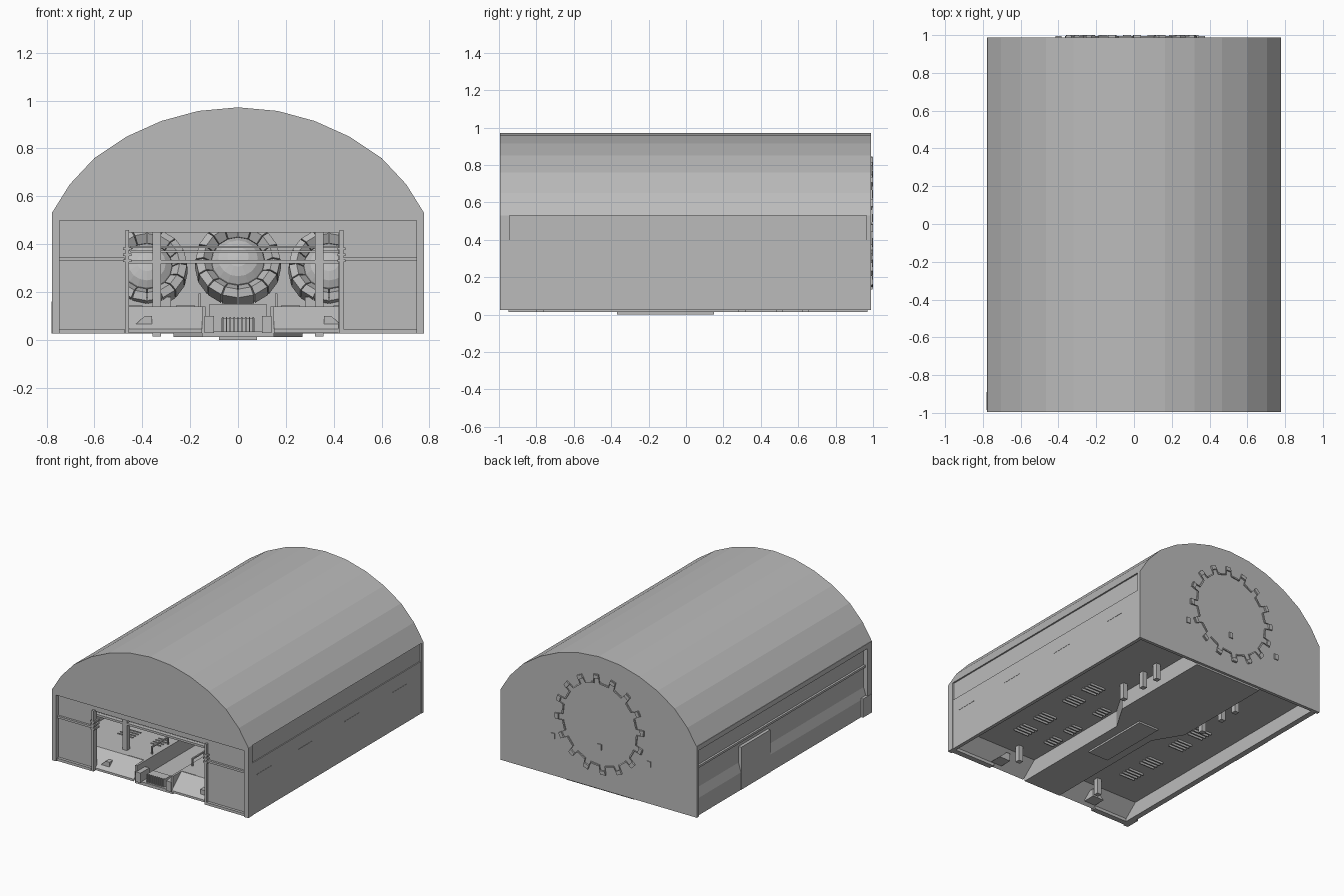
import bpy, bmesh, math
from mathutils import Matrix, Vector

if "Cube" in bpy.data.objects:
    bpy.data.objects.remove(bpy.data.objects["Cube"])

GREY = bpy.data.materials.new("mid_grey")
GREY.diffuse_color = (0.5, 0.5, 0.5, 1)
GREY.use_nodes = True
GREY.node_tree.nodes["Principled BSDF"].inputs["Base Color"].default_value = GREY.diffuse_color


def finish(name, bm):
    bmesh.ops.recalc_face_normals(bm, faces=bm.faces[:])
    me = bpy.data.meshes.new(name)
    bm.to_mesh(me)
    bm.free()
    me.materials.append(GREY)
    ob = bpy.data.objects.new(name, me)
    bpy.context.collection.objects.link(ob)
    return ob


def prism(name, pts, axis, a, b):
    """Extrude a 2D outline along an axis from a to b."""
    place = {'x': lambda p, t: (t, p[0], p[1]),
             'y': lambda p, t: (p[0], t, p[1]),
             'z': lambda p, t: (p[0], p[1], t)}[axis]
    bm = bmesh.new()
    lo = [bm.verts.new(place(p, a)) for p in pts]
    hi = [bm.verts.new(place(p, b)) for p in pts]
    bm.faces.new(lo)
    bm.faces.new(hi)
    n = len(pts)
    for i in range(n):
        j = (i + 1) % n
        bm.faces.new((lo[i], lo[j], hi[j], hi[i]))
    return finish(name, bm)


def box(name, x0, x1, y0, y1, z0, z1):
    return prism(name, [(x0, y0), (x1, y0), (x1, y1), (x0, y1)], 'z', z0, z1)


def pair(name, x0, x1, *rest):
    box(name + "_right", x0, x1, *rest)
    box(name + "_left", -x1, -x0, *rest)


FRONT, BACK, W, Z0 = -0.995, 0.988, 0.778, 0.026

# barrel roof shell
half = [(W, 0.53), (0.703, 0.65), (0.60, 0.76), (0.465, 0.85), (0.32, 0.915), (0.165, 0.957)]
arch = half + [(0, 0.972)] + [(-x, z) for x, z in reversed(half)]
inner = [(x * 0.975, 0.5 + (z - 0.5) * 0.96) for x, z in reversed(arch)]
prism("roof_shell", arch + inner, 'y', FRONT, BACK)

# gables
prism("front_gable", [(-W, 0.5)] + arch[::-1] + [(W, 0.5)], 'y', FRONT, -0.965)
prism("back_wall", [(-W, Z0)] + arch[::-1] + [(W, Z0)], 'y', 0.965, BACK)

# recessed front wall around the doorway, with posts and rails
box("front_wall_left", -W, -0.455, -0.965, -0.945, Z0, 0.5)
box("front_wall_right", 0.42, W, -0.965, -0.945, Z0, 0.5)
box("door_lintel", -0.455, 0.42, -0.965, -0.945, 0.45, 0.5)
pair("front_corner_post", 0.745, W, FRONT, -0.945, Z0, 0.53)
for nm, x0, x1 in (("left", -0.745, -0.475), ("right", 0.44, 0.745)):
    box("front_rail_" + nm, x0, x1, -0.98, -0.965, 0.33, 0.345)
    box("front_sill_" + nm, x0, x1, -0.985, -0.965, Z0, 0.045)
for nm, x in (("left", -0.47), ("right", 0.425)):
    box("door_post_" + nm, x, x + 0.015, -0.985, -0.965, Z0, 0.46)
    for i in range(3):
        box("door_hinge_%s_%d" % (nm, i), x - 0.01, x + 0.025, -0.988, -0.93,
            0.325 + i * 0.025, 0.337 + i * 0.025)

# right side wall with slit windows
box("right_wall", 0.75, 0.768, -0.96, 0.97, Z0, 0.53)
box("right_wall_panel", 0.765, 0.775, -0.95, BACK, Z0, 0.40)
for i, y in enumerate((-0.81, -0.34, 0.18, 0.72)):
    box("slit_window_%d" % i, 0.77, 0.777, y - 0.08, y + 0.08, 0.296, 0.301)

# left side wall: recessed, with ledge, rail and service door
box("left_wall", -0.745, -0.725, -0.96, 0.97, Z0, 0.54)
box("left_eave", -W, -0.745, FRONT, BACK, 0.50, 0.535)
box("left_rail", -0.76, -0.745, -0.95, 0.96, 0.36, 0.375)
prism("left_ledge", [(-0.745, 0.15), (-0.765, 0.15), (-0.745, 0.215)], 'y', -0.95, 0.96)
box("left_skirt", -0.765, -0.745, -0.95, 0.96, Z0, 0.15)
box("left_service_door", -0.767, -0.74, 0.14, 0.47, Z0, 0.33)
box("left_front_flange", -0.78, -0.745, -0.985, -0.89, Z0, 0.16)

# raised side floors with sloped front threshold
slope = [(-0.965, 0.03), (-0.85, 0.13), (0.97, 0.13), (0.97, 0.14), (-0.855, 0.14), (-0.965, 0.045)]
for nm, x0, x1 in (("right", 0.27, 0.75), ("left", -0.73, -0.27)):
    prism("side_floor_" + nm, slope, 'x', x0, x1)
for s, nm in ((1, "right"), (-1, "left")):
    prism("inner_floor_" + nm, [(s * 0.15, -0.85), (s * 0.27, -0.85), (s * 0.27, 0.2), (s * 0.15, 0.0)],
          'z', 0.13, 0.14)
    prism("entry_ramp_" + nm, slope[:2] + slope[4:], 'x', min(s * 0.15, s * 0.27), max(s * 0.15, s * 0.27))
    prism("entry_curb_" + nm, [(s * 0.36, 0.045), (s * 0.45, 0.045), (s * 0.39, 0.10), (s * 0.36, 0.10)],
          'y', -0.94, -0.85)
    # trench side walls following the widening pit
    prism("pit_wall_" + nm, [(s * 0.15, -0.95), (s * 0.15, 0.0), (s * 0.27, 0.2), (s * 0.27, 0.97),
                             (s * 0.255, 0.97), (s * 0.255, 0.21), (s * 0.135, 0.01), (s * 0.135, -0.95)],
          'z', 0.015, 0.14)

# sunken central pit floor and its underside plate
prism("pit_floor", [(-0.15, -0.95), (0.15, -0.95), (0.15, 0.0), (0.27, 0.2), (0.27, 0.97),
                    (-0.27, 0.97), (-0.27, 0.2), (-0.15, 0.0)], 'z', 0.013, 0.035)
box("pit_sump", -0.08, 0.08, -0.37, 0.15, 0.0, 0.02)
box("pit_front_block", -0.07, 0.07, -0.93, -0.86, 0.015, 0.09)
for i in range(9):
    x = -0.064 + i * 0.016
    box("pit_grille_%d" % i, x - 0.003, x + 0.003, -0.94, -0.93, 0.015, 0.095)
pair("pit_bracket", 0.10, 0.14, -0.96, -0.86, 0.03, 0.10)

# columns with stubs through the floor, and gantry beams
for i, y in enumerate((-0.78, 0.30, 0.50, 0.64)):
    pair("column_%d" % i, 0.322, 0.358, y - 0.018, y + 0.018, 0.015, 0.47)
    box("gantry_beam_%d" % i, -0.72, 0.74, y - 0.015, y + 0.015, 0.32 if i == 0 else 0.47,
        0.335 if i == 0 else 0.49)
for i, z in enumerate((0.365, 0.385)):
    box("gantry_rail_%d" % i, -0.45, 0.42, -0.785, -0.775, z, z + 0.008)
pair("crane_track", 0.325, 0.355, -0.78, 0.96, 0.45, 0.475)

# floor vents, ribs showing below
for i, y in enumerate((-0.62, -0.42, -0.12, 0.08)):
    for j in range(4):
        yy = y + j * 0.03
        pair("vent_%d_%d" % (i, j), 0.40, 0.52, yy, yy + 0.008, 0.115, 0.145)
        if i < 3:
            pair("step_%d_%d" % (i, j), 0.18, 0.26, yy, yy + 0.008, 0.115, 0.145)

# railings along the pit
for s, nm in ((1, "right"), (-1, "left")):
    for i in range(5):
        y = -0.75 + i * 0.18
        box("rail_post_%s_%d" % (nm, i), s * 0.16 - 0.005, s * 0.16 + 0.005, y, y + 0.01, 0.14, 0.19)
    box("pit_rail_" + nm, s * 0.16 - 0.005, s * 0.16 + 0.005, -0.75, -0.02, 0.185, 0.195)


# segmented round machines facing the doorway
def machine(name, x, y, z, r):
    bm = bmesh.new()
    bmesh.ops.create_uvsphere(bm, u_segments=16, v_segments=8, radius=r * 0.65,
                              matrix=Matrix.Diagonal((1, 1, 0.6, 1)))
    prof = [(0.62, 0.12), (0.8, 0.3), (0.98, 0.22), (1.0, -0.2), (0.7, -0.3)]
    n = 16
    for i in range(n):
        rings = []
        for a in ((i + 0.04) * math.tau / n, (i + 0.96) * math.tau / n):
            rings.append([bm.verts.new((p * r * math.cos(a), p * r * math.sin(a), h * r)) for p, h in prof])
        bm.faces.new(rings[0])
        bm.faces.new(rings[1])
        for k in range(5):
            m = (k + 1) % 5
            bm.faces.new((rings[0][k], rings[0][m], rings[1][m], rings[1][k]))
    ob = finish(name, bm)
    ob.location = (x, y, z)
    ob.rotation_euler = (math.radians(65), 0, 0)


machine("machine_centre", 0, 0.72, 0.32, 0.18)
for s, nm in ((1, "right"), (-1, "left")):
    machine("machine_" + nm, s * 0.38, 0.80, 0.30, 0.17)
    box("machine_base_" + nm, s * 0.38 - 0.1, s * 0.38 + 0.1, 0.72, 0.94, 0.14, 0.18)
box("machine_base_centre", -0.12, 0.12, 0.62, 0.90, 0.035, 0.15)

# cogged round hatch on the back wall
bm = bmesh.new()
C, n = Vector((-0.01, 0, 0.49)), 16
outline = []
for i in range(n):
    for f, r in ((0.0, 0.30), (0.62, 0.30), (0.66, 0.355), (0.94, 0.355)):
        outline.append((r, (i + f) * math.tau / n))
m = len(outline)
rows = []
for off, y in ((0.0, 0.98), (0.0, 0.996), (-0.010, 0.996), (-0.010, 0.98)):
    rows.append([bm.verts.new((C.x + (r + off) * math.cos(a), y, C.z + (r + off) * math.sin(a)))
                 for r, a in outline])
for k in range(4):
    for i in range(m):
        j = (i + 1) % m
        bm.faces.new((rows[k][i], rows[k][j], rows[(k + 1) % 4][j], rows[(k + 1) % 4][i]))
finish("back_hatch_rim", bm)
for i in range(n):
    a = (i + 0.8) * math.tau / n
    t = box("hatch_tooth_%d" % i, 0.325, 0.35, -0.003, 0.012, -0.02, 0.02)
    t.location = (C.x, BACK, C.z)
    t.rotation_euler = (0, -a, 0)
for i, (x, z) in enumerate(((0.36, 0.31), (-0.01, 0.33), (-0.40, 0.31))):
    box("back_knob_%d" % i, x - 0.015, x + 0.015, 0.98, 0.995, z - 0.02, z + 0.02)
